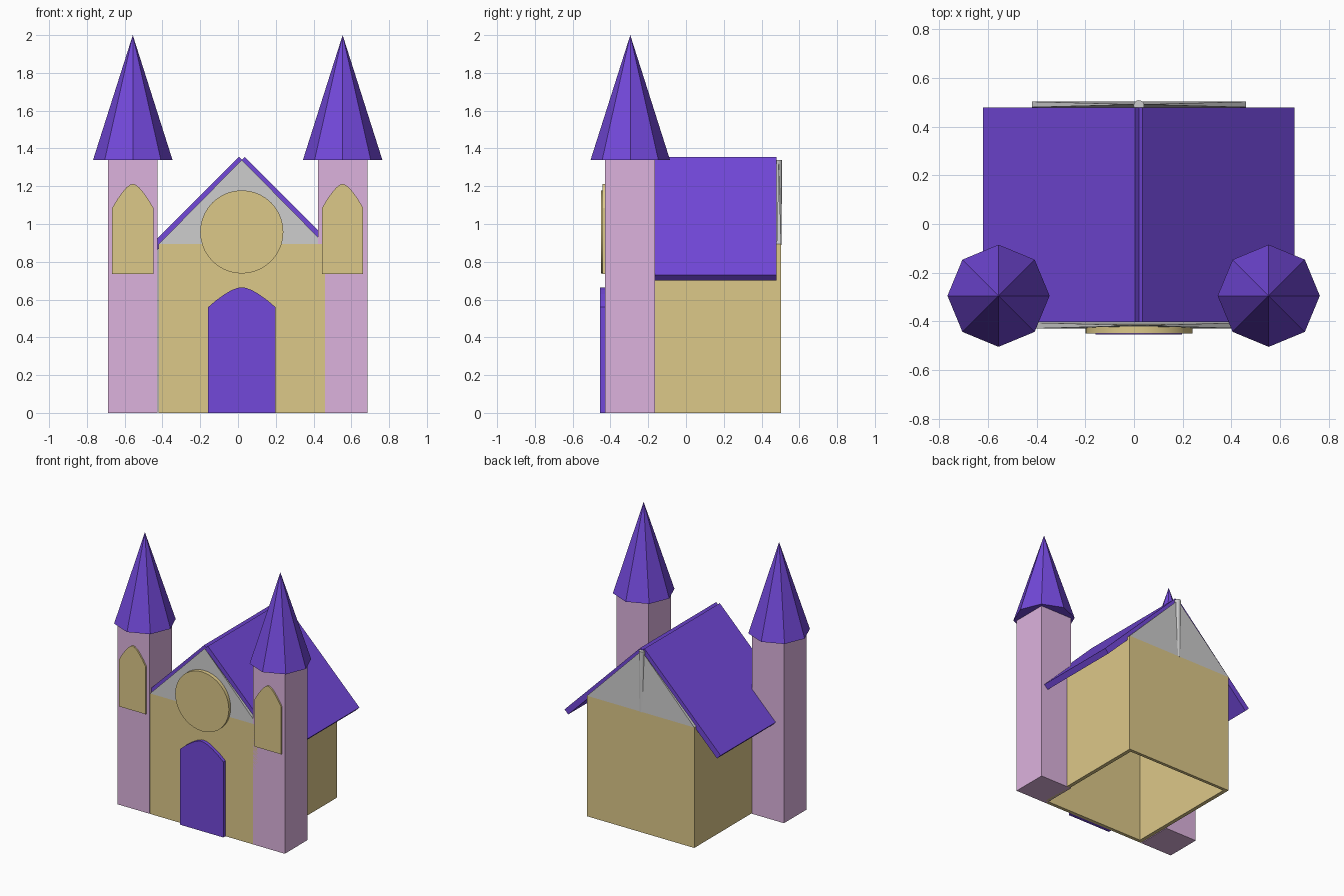
import bpy
from math import radians, sin, cos, pi

if "Cube" in bpy.data.objects:
    bpy.data.objects.remove(bpy.data.objects["Cube"])

CX = 0.02  # house centre line


def material(name, rgb):
    m = bpy.data.materials.new(name)
    m.diffuse_color = (*rgb, 1)
    m.use_nodes = True
    m.node_tree.nodes["Principled BSDF"].inputs["Base Color"].default_value = m.diffuse_color
    return m


PURPLE = material("purple", (0.17, 0.065, 0.70))
TAN = material("tan", (0.72, 0.58, 0.25))
PINK = material("pink", (0.72, 0.45, 0.73))


def add_mesh(name, verts, faces, mat=None):
    me = bpy.data.meshes.new(name)
    me.from_pydata(verts, [], faces)
    if mat:
        me.materials.append(mat)
    ob = bpy.data.objects.new(name, me)
    bpy.context.collection.objects.link(ob)
    return ob


def prism(name, profile, y0, y1, mat=None):
    """Extrude a counter-clockwise (x, z) profile from y0 to y1."""
    n = len(profile)
    verts = [(x, y, z) for y in (y0, y1) for x, z in profile]
    faces = [tuple(range(n)), tuple(range(2 * n - 1, n - 1, -1))]
    faces += [(i, i + n, (i + 1) % n + n, (i + 1) % n) for i in range(n)]
    return add_mesh(name, verts, faces, mat)


def box(name, x0, x1, y0, y1, z0, z1, mat=None):
    return prism(name, [(x0, z0), (x1, z0), (x1, z1), (x0, z1)], y0, y1, mat)


def cone(name, loc, r1, r2, depth, sides, mat=None):
    bpy.ops.mesh.primitive_cone_add(vertices=sides, radius1=r1, radius2=r2,
                                    depth=depth, location=loc)
    ob = bpy.context.object
    ob.name = name
    if mat:
        ob.data.materials.append(mat)
    return ob


def arch(cx, half, z0, spring, top):
    """Arched outline with a softly pointed head."""
    rise = top - spring
    right = [(1, 0), (0.75, 0.36), (0.5, 0.66), (0.3, 0.86), (0.12, 0.97)]
    pts = [(cx - half, z0), (cx + half, z0)]
    pts += [(cx + half * u, spring + rise * v) for u, v in right]
    pts.append((cx, top))
    pts += [(cx - half * u, spring + rise * v) for u, v in reversed(right)]
    return pts


# Hollow house walls
for side, x0 in (("left", CX - 0.44), ("right", CX + 0.412)):
    box(f"{side}_wall", x0, x0 + 0.028, -0.405, 0.48, 0, 0.88, TAN)

# End walls with grey gables that thin out toward the peak
for end, y0, y1 in (("front", -0.43, -0.405), ("back", 0.48, 0.503)):
    box(f"{end}_wall", CX - 0.44, CX + 0.44, y0, y1, 0, 0.893, TAN)
    base = [(CX - 0.44, y0, 0.893), (CX + 0.44, y0, 0.893),
            (CX + 0.44, y1, 0.893), (CX - 0.44, y1, 0.893)]
    add_mesh(f"{end}_gable", base + [(CX, (y0 + y1) / 2, 1.34)],
             [(3, 2, 1, 0), (0, 1, 4), (1, 2, 4), (2, 3, 4), (3, 0, 4)])

# Tapered post on the back gable
cone("gable_post", (CX, 0.487, 1.115), 0.018, 0.022, 0.45, 16)

# Two roof slabs crossing at the ridge
for side, s in (("left", -1), ("right", 1)):
    pts = [(-0.015, 1.325), (0.61, 0.70), (0.64, 0.73), (0.015, 1.355)]
    pts = [(CX + s * x, z) for x, z in pts]
    prism(f"{side}_roof", pts[::s], -0.403, 0.48, PURPLE)

# Towers with eight-sided spires and arched windows
for side, x in (("left", -0.557), ("right", 0.554)):
    box(f"{side}_tower", x - 0.131, x + 0.131, -0.43, -0.165, 0, 1.34, PINK)
    cone(f"{side}_spire", (x, -0.295, 1.67), 0.21, 0, 0.66, 8, PURPLE)
    prism(f"{side}_window", arch(x, 0.109, 0.735, 1.085, 1.212), -0.441, -0.425, TAN)

# Arched door
prism("door", arch(CX, 0.178, 0, 0.56, 0.665), -0.455, -0.425, PURPLE)

# Round window
ring = [(CX + 0.22 * cos(2 * pi * i / 40), 0.958 + 0.22 * sin(2 * pi * i / 40))
        for i in range(40)]
rose = prism("round_window", ring, -0.45, -0.412, TAN)
bpy.ops.object.select_all(action='DESELECT')
rose.select_set(True)
bpy.context.view_layer.objects.active = rose
bpy.ops.object.shade_smooth_by_angle(angle=radians(30))
